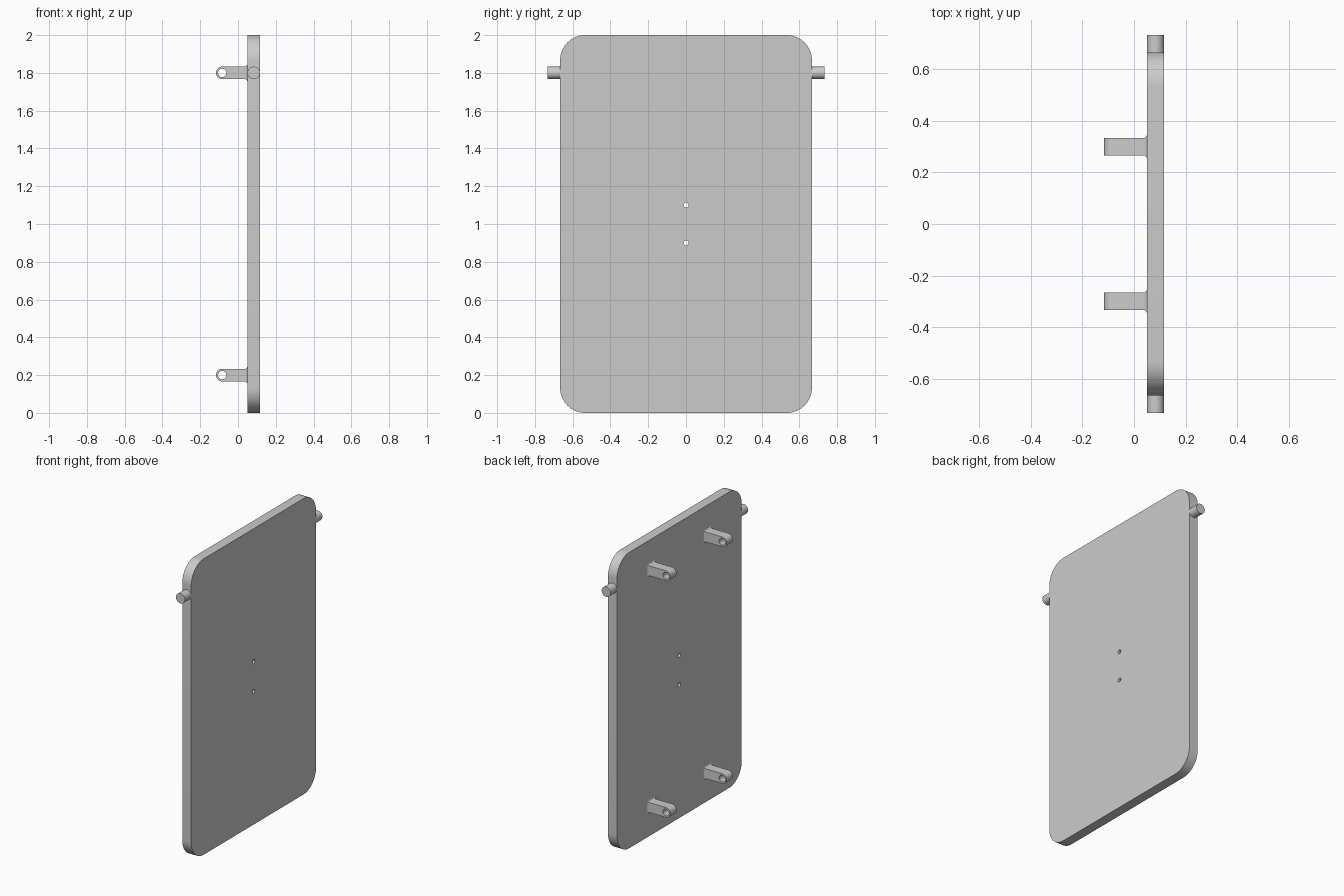
import bpy
import bmesh
from math import pi, sin, cos, radians
from mathutils import Vector, Matrix

cube = bpy.data.objects.get("Cube")
if cube:
    bpy.data.objects.remove(cube, do_unlink=True)

# Main dimensions
T = 1 / 15                    # plate thickness, lug width and peg diameter
BACK, FACE = 0.05, 0.05 + T   # the two faces of the plate in x
HALF_Y, HEIGHT, CORNER = 2 / 3, 2.0, 2 / 15
LUG_X, FILLET = -1.25 * T, 0.014

grey = bpy.data.materials.new("light grey")
grey.use_nodes = True
grey.diffuse_color = (0.6, 0.6, 0.6, 1)
grey.node_tree.nodes["Principled BSDF"].inputs["Base Color"].default_value = grey.diffuse_color


def make_object(name, bm):
    """Turn a bmesh into a grey object."""
    bmesh.ops.recalc_face_normals(bm, faces=bm.faces)
    mesh = bpy.data.meshes.new(name)
    bm.to_mesh(mesh)
    bm.free()
    mesh.materials.append(grey)
    obj = bpy.data.objects.new(name, mesh)
    bpy.context.collection.objects.link(obj)
    return obj


def arc(cx, cy, r, start, end, steps):
    """Points along an arc, angles in degrees."""
    angles = [radians(start + (end - start) * i / steps) for i in range(steps + 1)]
    return [(cx + r * cos(a), cy + r * sin(a)) for a in angles]


def prism(points, offset):
    """Extrude a closed outline of 3D points by an offset."""
    bm = bmesh.new()
    face = bm.faces.new([bm.verts.new(p) for p in points])
    grown = bmesh.ops.extrude_face_region(bm, geom=[face], use_keep_orig=True)["geom"]
    verts = [g for g in grown if isinstance(g, bmesh.types.BMVert)]
    bmesh.ops.translate(bm, verts=verts, vec=offset)
    bmesh.ops.recalc_face_normals(bm, faces=bm.faces)
    return bm


def cylinder(name, centre, axis, radius, length, sides=48):
    bm = bmesh.new()
    turn = Vector((0, 0, 1)).rotation_difference(Vector(axis)).to_matrix().to_4x4()
    bmesh.ops.create_cone(bm, cap_ends=True, segments=sides, radius1=radius, radius2=radius,
                          depth=length, matrix=Matrix.Translation(centre) @ turn)
    return make_object(name, bm)


def drill(obj, cutter):
    """Cut a hole, bake the result and drop the cutter."""
    cutter.hide_render = True
    mod = obj.modifiers.new("hole", "BOOLEAN")
    mod.operation, mod.solver, mod.object = "DIFFERENCE", "EXACT", cutter
    graph = bpy.context.evaluated_depsgraph_get()
    mesh = bpy.data.meshes.new_from_object(obj.evaluated_get(graph))
    obj.modifiers.clear()
    obj.data = mesh
    bpy.data.objects.remove(cutter, do_unlink=True)


# Plate with rounded corners and two small through holes
outline = []
for k, (sy, sz) in enumerate([(1, 1), (-1, 1), (-1, -1), (1, -1)]):
    outline += arc(sy * (HALF_Y - CORNER), HEIGHT / 2 + sz * (HEIGHT / 2 - CORNER),
                   CORNER, 90 * k, 90 * k + 90, 16)
plate = make_object("plate", prism([(BACK, y, z) for y, z in outline], (T, 0, 0)))
for z in (0.9, 1.1):
    drill(plate, cylinder("hole_cutter", ((BACK + FACE) / 2, 0, z), (1, 0, 0), T / 5, 0.2, 24))
parts = [plate]

# Pivot pegs on the two side edges
for side, sy in (("front", -1), ("back", 1)):
    parts.append(cylinder(side + "_peg", ((BACK + FACE) / 2, sy * (HALF_Y + 0.025), 1.8),
                          (0, 1, 0), T / 2, 0.085))


def make_lug(name, y, z):
    """Round-ended lug with a cross hole and a filleted foot."""
    shoulder = BACK - FILLET
    side = [(shoulder, z + T / 2)] + arc(LUG_X, z, T / 2, 90, 270, 24) + [(shoulder, z - T / 2)]
    bm = prism([(x, y - T / 2, w) for x, w in side], (0, T, 0))
    foot = max(bm.faces, key=lambda f: f.calc_center_median().x)
    steps = 6
    for i in range(1, steps + 1):
        a = pi / 2 * i / steps
        half = T / 2 + FILLET * (1 - cos(a))
        new = bmesh.ops.extrude_face_region(bm, geom=[foot])["geom"]
        foot = next(g for g in new if isinstance(g, bmesh.types.BMFace))
        for v in foot.verts:
            v.co = (shoulder + FILLET * sin(a),
                    y + (half if v.co.y > y else -half),
                    z + (half if v.co.z > z else -half))
    lug = make_object(name, bm)
    drill(lug, cylinder("hole_cutter", (LUG_X, y, z), (0, 1, 0), T / 3, 0.2, 32))
    return lug


# Four hinge lugs
for level, z in (("lower", 0.2), ("upper", 1.8)):
    for side, y in (("front", -0.3), ("back", 0.3)):
        parts.append(make_lug(f"{level}_{side}_lug", y, z))

# Smooth the round surfaces, keep the edges sharp
bpy.ops.object.select_all(action="DESELECT")
for part in parts:
    part.select_set(True)
bpy.context.view_layer.objects.active = plate
bpy.ops.object.shade_smooth_by_angle(angle=radians(30))
